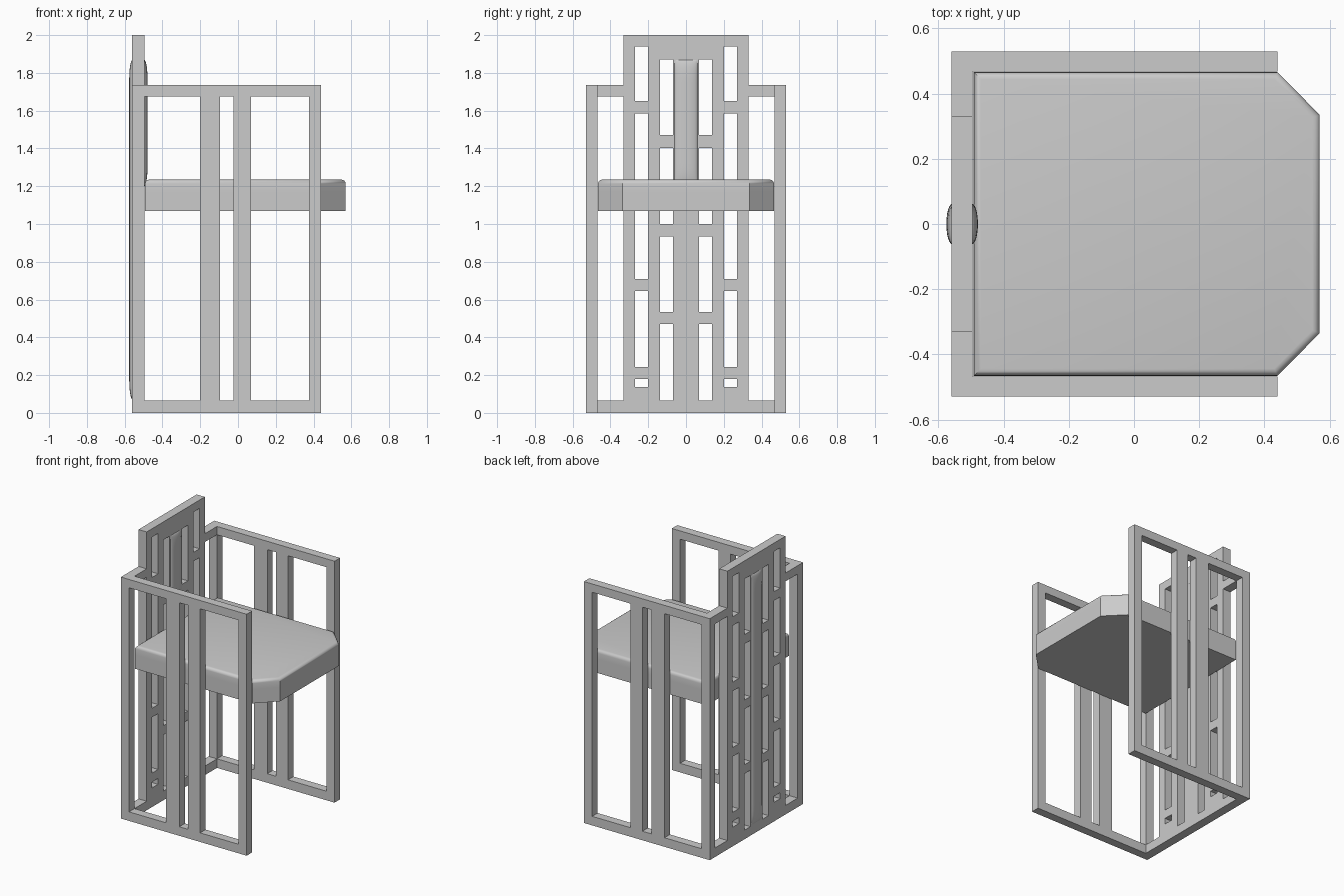
import bpy, bmesh, math
from mathutils import Vector

cube = bpy.data.objects.get("Cube")
if cube:
    bpy.data.objects.remove(cube, do_unlink=True)

# Single flat finish
grey = bpy.data.materials.new("light_grey")
grey.use_nodes = True
grey.diffuse_color = (0.6, 0.6, 0.6, 1)
grey.node_tree.nodes["Principled BSDF"].inputs["Base Color"].default_value = (0.6, 0.6, 0.6, 1)

T = 0.065                       # thickness of the timber
BACK, FRONT = -0.56, 0.44       # depth of the side frames
HALF, INNER = 0.53, 0.468       # outer and inner half width
ARM = 1.735                     # height of the arms


def finish(name, bm, smooth=False):
    mesh = bpy.data.meshes.new(name)
    bm.to_mesh(mesh)
    bm.free()
    mesh.materials.append(grey)
    obj = bpy.data.objects.new(name, mesh)
    bpy.context.collection.objects.link(obj)
    if smooth:
        bpy.ops.object.select_all(action='DESELECT')
        obj.select_set(True)
        bpy.context.view_layer.objects.active = obj
        bpy.ops.object.shade_smooth_by_angle(angle=math.radians(40))
    return obj


def pierced_panel(name, width, height, holes, place, thickness):
    """Flat panel with rectangular openings (u0, u1, z0, z1), thickened."""
    us = sorted({*width, *(v for h in holes for v in h[:2])})
    zs = sorted({*height, *(v for h in holes for v in h[2:])})
    bm = bmesh.new()
    grid = {(u, z): bm.verts.new(place(u, z)) for u in us for z in zs}
    for u0, u1 in zip(us, us[1:]):
        for z0, z1 in zip(zs, zs[1:]):
            um, zm = (u0 + u1) / 2, (z0 + z1) / 2
            if not any(a < um < b and c < zm < d for a, b, c, d in holes):
                bm.faces.new([grid[p] for p in ((u0, z0), (u1, z0), (u1, z1), (u0, z1))])
    bmesh.ops.delete(bm, geom=[v for v in bm.verts if not v.link_faces], context='VERTS')
    out = bmesh.ops.extrude_face_region(bm, geom=bm.faces[:], use_keep_orig=True)
    moved = [g for g in out["geom"] if isinstance(g, bmesh.types.BMVert)]
    bmesh.ops.translate(bm, verts=moved, vec=thickness)
    bmesh.ops.recalc_face_normals(bm, faces=bm.faces[:])
    return finish(name, bm)


# Side frames with two upright slats each
bars = [BACK + T, -0.2, -0.095, -0.025, 0.07, FRONT - T]
side_holes = [(a, b, T, ARM - 0.06) for a, b in zip(bars[::2], bars[1::2])]
for name, y in (("left_side_frame", INNER), ("right_side_frame", -HALF)):
    pierced_panel(name, (BACK, FRONT), (0, ARM), side_holes,
                  lambda u, z, y=y: (u, y, z), Vector((0, HALF - INNER, 0)))

# Tall back lattice, with the wings that join the side frames
outer_cells = [(0.137, 0.18), (0.244, 0.645), (0.71, 1.115), (1.18, 1.586), (1.65, 1.94)]
inner_cells = [(T, 0.47), (0.535, 0.935), (1.0, 1.403), (1.47, 1.87)]
half_holes = [(0.2, 0.27, a, b) for a, b in outer_cells]
half_holes += [(0.069, 0.138, a, b) for a, b in inner_cells]
half_holes += [(0.33, INNER, T, ARM - 0.06), (0.33, INNER, ARM, 2)]
back_holes = half_holes + [(-b, -a, c, d) for a, b, c, d in half_holes]
pierced_panel("back_lattice", (-INNER, INNER), (0, 2), back_holes,
              lambda u, z: (BACK, u, z), Vector((T, 0, 0)))


def octagonal_slab(bm, z0, z1):
    outline = [(-0.492, -0.466), (0.44, -0.466), (0.57, -0.335),
               (0.57, 0.335), (0.44, 0.466), (-0.492, 0.466)]
    base = bm.faces.new([bm.verts.new((x, y, z0)) for x, y in outline])
    out = bmesh.ops.extrude_face_region(bm, geom=[base], use_keep_orig=True)
    top = [g for g in out["geom"] if isinstance(g, bmesh.types.BMVert)]
    bmesh.ops.translate(bm, verts=top, vec=(0, 0, z1 - z0))
    bmesh.ops.recalc_face_normals(bm, faces=bm.faces[:])


# Seat base and its cushion with a rounded upper rim
bm = bmesh.new()
octagonal_slab(bm, 1.07, 1.17)
finish("seat_base", bm)

bm = bmesh.new()
octagonal_slab(bm, 1.17, 1.235)
rim = [e for e in bm.edges if all(v.co.z > 1.2 for v in e.verts)]
bmesh.ops.bevel(bm, geom=rim, offset=0.022, segments=4, profile=0.5, affect='EDGES')
finish("seat_cushion", bm, smooth=True)


def back_pad(name, side, x, depth, z0, z1):
    """Slim bulging strip that tapers away at both ends."""
    bm = bmesh.new()
    bmesh.ops.create_grid(bm, x_segments=12, y_segments=32, size=1)
    for v in bm.verts:
        u, w = v.co.x * math.pi / 2, v.co.y * math.pi / 2
        z = (z0 + z1) / 2 + (z1 - z0) / 2 * math.sin(w)
        t = min(1, max(0, min(z - z0, z1 - z) / 0.1))
        bulge = depth * math.cos(u) * math.sqrt(1 - (1 - t) ** 2)
        v.co = (x + side * (bulge - 0.002), side * 0.062 * math.sin(u), z)
    finish(name, bm, smooth=True)


# Upholstered strips on the centre of the back
back_pad("front_back_pad", 1, BACK + T, 0.018, 1.2, 1.87)
back_pad("rear_back_pad", -1, BACK, 0.018, 0.07, 1.87)
